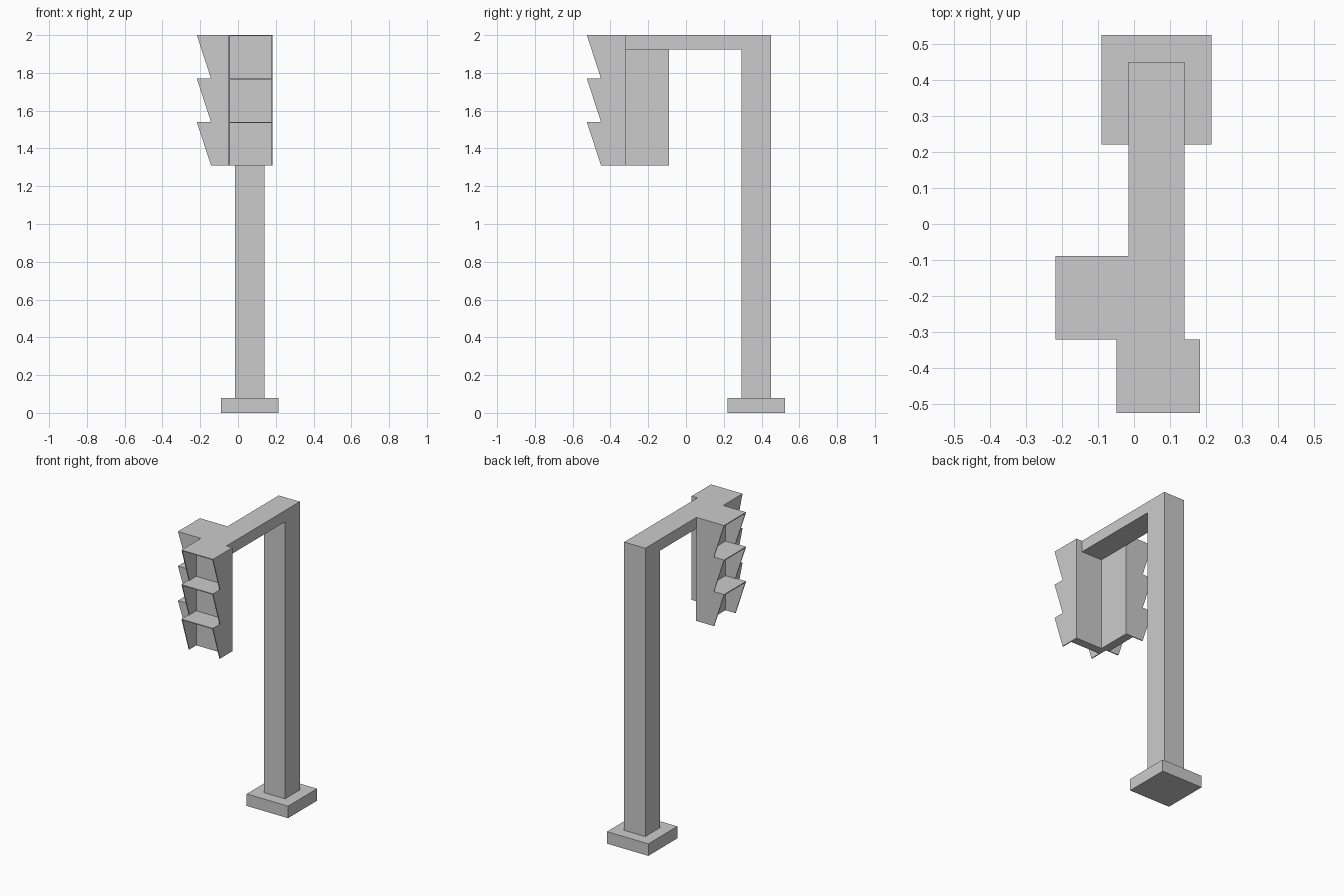
import bpy
import bmesh
from math import pi
from mathutils import Matrix

if "Cube" in bpy.data.objects:
    bpy.data.objects.remove(bpy.data.objects["Cube"])

Z0, CELL, N = 1.31, 0.23, 3        # bottom of the signals, lamp pitch, lamp count
W, T = 0.232, 0.006                # signal width, sheet thickness
BACK, VALLEY, TIP = 0.057, 0.13, 0.205   # depths measured from the back face


def finish(name, bm, matrix=Matrix()):
    bmesh.ops.recalc_face_normals(bm, faces=bm.faces)
    me = bpy.data.meshes.new(name)
    bm.to_mesh(me)
    bm.free()
    ob = bpy.data.objects.new(name, me)
    ob.matrix_world = matrix
    bpy.context.collection.objects.link(ob)
    return ob


def box(name, x, y, z, matrix=Matrix()):
    bm = bmesh.new()
    bmesh.ops.create_cube(bm, size=1)
    for v in bm.verts:
        for i, (a, b) in enumerate((x, y, z)):
            v.co[i] = a + (v.co[i] + 0.5) * (b - a)
    return finish(name, bm, matrix)


def side_wall(name, x, matrix):
    # Sawtooth outline in the depth/height plane, extruded by the sheet thickness
    pts = [(0, Z0)]
    for i in range(N):
        z = Z0 + i * CELL
        pts += [(-VALLEY, z), (-TIP, z + CELL)]
    pts.append((0, Z0 + N * CELL))
    bm = bmesh.new()
    face = bm.faces.new([bm.verts.new((x, y, z)) for y, z in pts])
    ext = bmesh.ops.extrude_face_region(bm, geom=[face])
    for v in ext["geom"]:
        if isinstance(v, bmesh.types.BMVert):
            v.co.x += T
    return finish(name, bm, matrix)


def signal(prefix, matrix):
    h = W / 2
    # Housing, two sawtooth cheeks and one flat hood per lamp
    box(prefix + "_housing", (-h + T, h - T), (-BACK, 0), (Z0, Z0 + N * CELL), matrix)
    side_wall(prefix + "_cheek_a", -h, matrix)
    side_wall(prefix + "_cheek_b", h - T, matrix)
    for i in range(1, N + 1):
        z = Z0 + i * CELL
        box(f"{prefix}_hood_{i}", (-h + T, h - T), (-TIP, -BACK), (z - T, z), matrix)


# Foot, post and overhead arm
box("base", (-0.09, 0.215), (0.22, 0.525), (0, 0.08))
box("post", (-0.015, 0.14), (0.295, 0.45), (0.08, 2))
box("arm", (-0.015, 0.14), (-0.32, 0.295), (1.925, 2))

# Signals facing the front and the left
signal("front_signal", Matrix.Translation((0.067, -0.32, 0)))
signal("left_signal", Matrix.Translation((-0.013, -0.205, 0)) @ Matrix.Rotation(-pi / 2, 4, "Z"))
